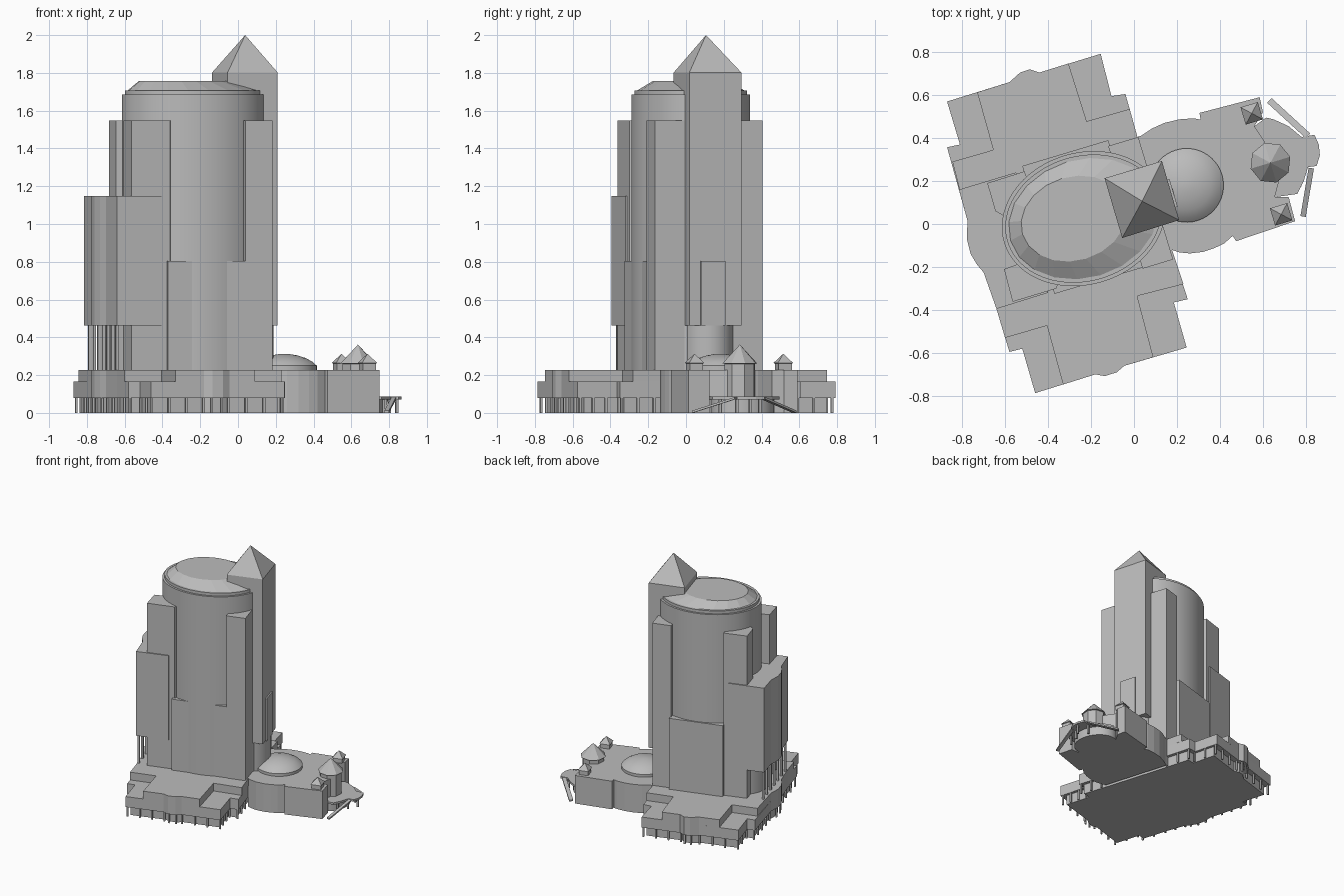
import bpy, bmesh, math
from mathutils import Vector

if "Cube" in bpy.data.objects:
    bpy.data.objects.remove(bpy.data.objects["Cube"])

ANGLE = math.radians(16.8)          # the whole plan is turned by this much
U = Vector((math.cos(ANGLE), math.sin(ANGLE)))
V = Vector((-U.y, U.x))

grey = bpy.data.materials.new("concrete_grey")
grey.diffuse_color = (0.5, 0.5, 0.5, 1)
grey.use_nodes = True
grey.node_tree.nodes["Principled BSDF"].inputs["Base Color"].default_value = grey.diffuse_color


def finish(name, bm, smooth=False):
    bmesh.ops.recalc_face_normals(bm, faces=bm.faces)
    me = bpy.data.meshes.new(name)
    bm.to_mesh(me)
    bm.free()
    me.materials.append(grey)
    ob = bpy.data.objects.new(name, me)
    bpy.context.collection.objects.link(ob)
    if smooth:
        bpy.ops.object.select_all(action='DESELECT')
        ob.select_set(True)
        bpy.context.view_layer.objects.active = ob
        bpy.ops.object.shade_smooth_by_angle(angle=math.radians(30))
    return ob


def loft(name, rings, smooth=False):
    """Join rings of (outline, z) into a closed solid; a one-point ring is a tip."""
    bm = bmesh.new()
    loops = [[bm.verts.new((x, y, z)) for x, y in pts] for pts, z in rings]
    for a, b in zip(loops, loops[1:]):
        n = len(a)
        for i in range(n):
            j = (i + 1) % n
            bm.faces.new((a[i], a[j], b[0]) if len(b) == 1 else (a[i], a[j], b[j], b[i]))
    for end in (loops[0], loops[-1]):
        if len(end) > 2:
            bm.faces.new(end)
    return finish(name, bm, smooth)


def prism(name, pts, z0, z1, smooth=False):
    return loft(name, [(pts, z0), (pts, z1)], smooth)


def ellipse(cx, cy, a, b, n=64, turn=0.0):
    out = []
    for i in range(n):
        t = 2 * math.pi * i / n + turn
        p = Vector((cx, cy)) + U * a * math.cos(t) + V * b * math.sin(t)
        out.append((p.x, p.y))
    return out


def square(cx, cy, h):
    return ellipse(cx, cy, h * 2 ** 0.5, h * 2 ** 0.5, 4, math.pi / 4)


def scaled(pts, s, cx, cy):
    return [(cx + (x - cx) * s, cy + (y - cy) * s) for x, y in pts]


def slab(p, q, depth):
    """Quad whose front edge runs p to q, reaching depth along V."""
    p, q = Vector(p), Vector(q)
    return [tuple(p), tuple(q), tuple(q + V * depth), tuple(p + V * depth)]


# Podium: shared bulged stretches of the outline
left_side = [(-.775, .015), (-.778, -.07), (-.76, -.14), (-.73, -.19), (-.70, -.225), (-.64, -.395)]
front_bump = [(-.18, -.70), (-.135, -.708), (-.08, -.69), (-.045, -.66)]
back_bump = [(-.44, .705), (-.485, .72), (-.53, .705), (-.58, .66)]

podium = ([(-.87, .57), (-.81, .37), (-.87, .357)] + left_side
          + [(-.58, -.595), (-.52, -.58), (-.46, -.787)] + front_bump
          + [(.245, -.575), (.185, -.365), (.25, -.35), (.165, -.085), (.016, .405),
             (-.04, .605), (-.105, .595), (-.155, .792)] + back_bump)
terrace = ([(-.655, .345), (-.845, .29)] + left_side
           + [(-.60, -.53), (-.405, -.473), (-.33, -.747)] + front_bump
           + [(.09, -.62), (.015, -.335), (.23, -.28), (.165, -.085), (.016, .405),
              (-.02, .535), (-.22, .478), (-.305, .747)] + back_bump + [(-.73, .613)])
prism("podium_ground_floor", scaled(podium, .94, -.31, .01), 0, .08)
prism("podium_lower", podium, .08, .165)
prism("podium_terrace", terrace, .165, .228)

# Colonnade around the podium edge
rim = scaled(podium, .975, -.31, .01)
k = 0
for p, q in zip(rim, rim[1:] + rim[:1]):
    p, q = Vector(p), Vector(q)
    n = max(1, round((q - p).length / .085))
    for i in range(n):
        c = p.lerp(q, i / n)
        if c.x > .02 and -.1 < c.y < .42:
            continue
        prism(f"podium_column_{k}", square(c.x, c.y, .006), 0, .08)
        k += 1

# Entrance wing
wing = [(.016, .405), (.035, .412), (.085, .445), (.14, .47), (.21, .487), (.28, .492), (.31, .485),
        (.305, .517), (.585, .59), (.60, .52), (.56, .455), (.61, .38), (.68, .22), (.655, .125),
        (.72, .125), (.75, .013), (.475, -.08), (.46, -.055), (.42, -.09), (.375, -.112),
        (.32, -.13), (.26, -.137), (.21, -.132), (.175, -.12), (.165, -.085)]
prism("entrance_wing", wing, 0, .228)

# Low dome on the wing roof
loft("wing_dome", [(ellipse(.245, .18, r, r, 48), z) for r, z in
                   ((.172, .228), (.172, .25), (.15, .27), (.115, .29), (.07, .304), (.03, .311))]
     + [([(.245, .18)], .313)], True)

# Turrets with pointed roofs
loft("main_turret", [(ellipse(.635, .285, .085, .085, 8), 0), (ellipse(.635, .285, .085, .085, 8), .26),
                     (ellipse(.635, .285, .096, .096, 8), .262), ([(.635, .285)], .362)])
for name, x, y in (("back_turret", .548, .515), ("front_turret", .685, .045)):
    loft(name, [(square(x, y, .036), .228), (square(x, y, .036), .262),
                (square(x, y, .042), .264), ([(x, y)], .313)])

# Entrance canopy, its base, posts and sloping ramps
canopy = [(.56, .455), (.615, .495), (.65, .487), (.72, .455), (.78, .405), (.84, .415), (.86, .37),
          (.865, .32), (.85, .27), (.81, .265), (.79, .20), (.76, .14), (.655, .125)]
prism("canopy", canopy, .07, .086)
prism("canopy_base", ellipse(.63, .30, .14, .17, 32), 0, .07, True)
for i, (x, y) in enumerate(((.78, .39), (.80, .27), (.84, .34), (.77, .18))):
    prism(f"canopy_post_{i}", square(x, y, .007), 0, .07)


def ramp(name, low, high, w):
    low, high = Vector(low), Vector(high)
    d = (high - low).to_2d().normalized()
    s = Vector((-d.y, d.x, 0)) * w / 2
    t = Vector((0, 0, .012))
    bm = bmesh.new()
    bmesh.ops.convex_hull(bm, input=[bm.verts.new(c) for e in (low, high)
                                     for c in (e - s, e + s, e - s + t, e + s + t)])
    finish(name, bm)


ramp("back_ramp", (.63, .575, 0), (.81, .41, .072), .03)
ramp("front_ramp", (.787, .035, 0), (.825, .26, .072), .025)

# Elliptical tower drum with a stepped rim and a shallow roof
cx, cy = -.235, .025
drum = ellipse(cx, cy, .386, .307, 96)
prism("tower_drum", drum, .228, 1.685, True)
prism("tower_rim", ellipse(cx, cy, .37, .291, 96), 1.685, 1.708, True)
loft("tower_roof", [(ellipse(cx, cy, .355, .275, 20), 1.708), (ellipse(-.28, .025, .25, .195, 20), 1.757)])

# Low panels on the front and back of the drum
prism("front_panel", slab((-.37, -.325), (.05, -.2), .17), .228, .805)
prism("back_panel", slab((-.12, .39), (-.52, .27), -.17), .228, .805)

# Tall fins at the four quarters of the drum
prism("front_right_fin", slab((.04, -.208), (.182, -.165), .2), .228, 1.547)
prism("back_right_fin", slab((.02, .405), (-.12, .363), -.2), .228, 1.547)
prism("front_left_fin", [(-.565, -.362), (-.36, -.30), (-.32, -.12), (-.55, -.19), (-.605, -.21)], .228, 1.547)
prism("back_left_fin", [(-.683, .19), (-.51, .245), (-.45, .10), (-.61, .04), (-.645, .06)], .228, 1.547)

# Side block overhanging on columns
side_block = [(-.815, .16)] + left_side + [(-.40, -.32), (-.45, .10), (-.55, .24)]
prism("side_block", side_block, .462, 1.147)
prism("side_lobby", ellipse(-.5, -.03, .2, .22, 48), .228, .462, True)
for i in range(7):
    c = Vector((-.785, .13)).lerp(Vector((-.64, -.36)), i / 6)
    prism(f"side_column_{i}", square(c.x, c.y, .008), .228, .462)

# Square shaft with a pyramid roof
shaft = [(-.055, -.065), (.21, .018), (.13, .293), (-.137, .213)]
loft("pyramid_shaft", [(shaft, .462), (shaft, 1.802), ([(.038, .106)], 2.0)])
prism("shaft_lobby", ellipse(.04, .11, .15, .14, 48), .228, .462, True)
prism("shaft_panel", [(.203, .08), (.165, .21), (.145, .20), (.18, .075)], .462, .805)
